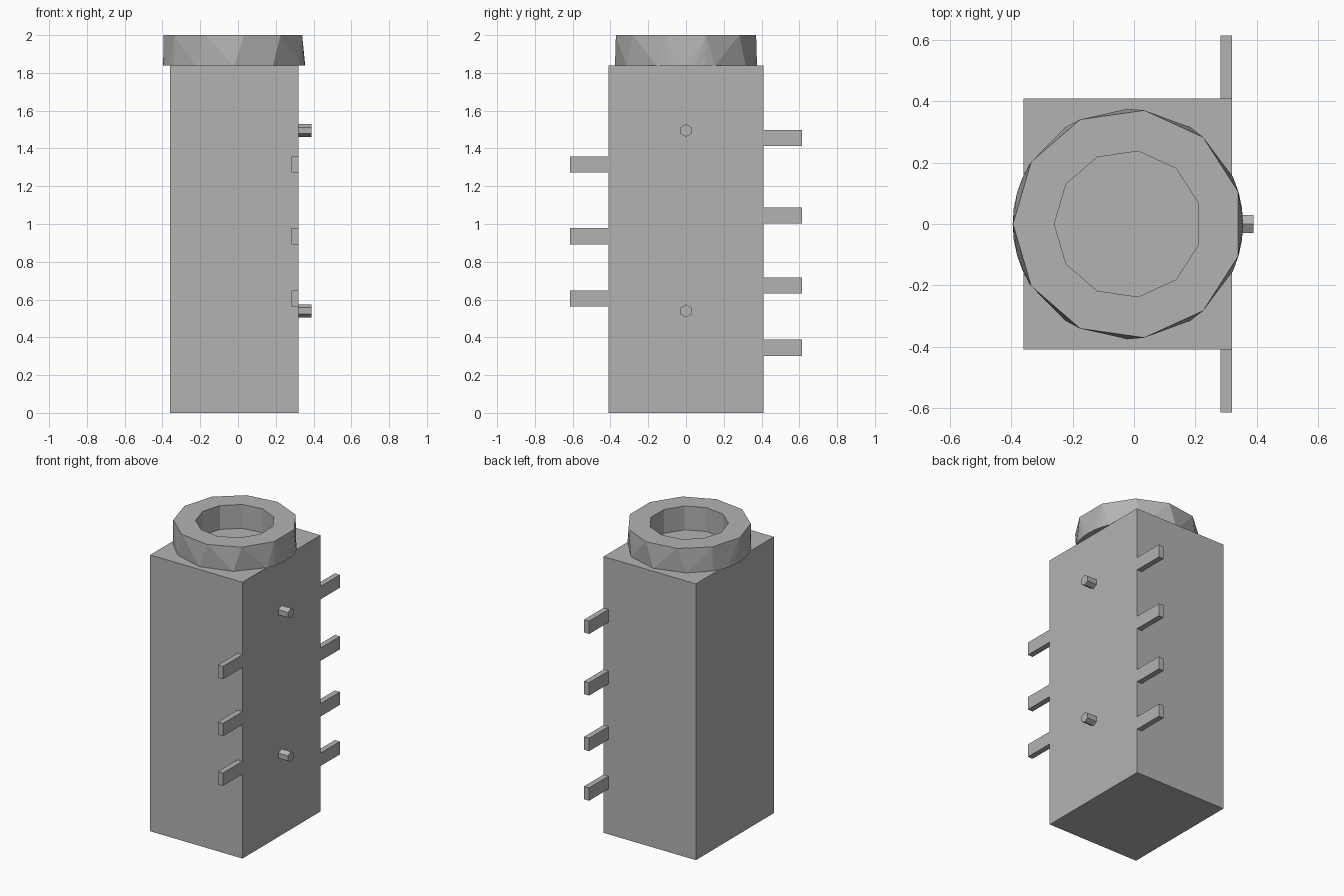
import bpy, bmesh
from math import radians, cos, sin
from mathutils import Matrix, Vector

if "Cube" in bpy.data.objects:
    bpy.data.objects.remove(bpy.data.objects["Cube"], do_unlink=True)

grey = bpy.data.materials.new("plain_grey")
grey.use_nodes = True
colour = (0.45, 0.45, 0.45, 1)
grey.diffuse_color = colour
grey.node_tree.nodes["Principled BSDF"].inputs["Base Color"].default_value = colour


def finish(name, bm):
    bmesh.ops.recalc_face_normals(bm, faces=bm.faces)
    mesh = bpy.data.meshes.new(name)
    bm.to_mesh(mesh)
    bm.free()
    mesh.materials.append(grey)
    bpy.context.collection.objects.link(bpy.data.objects.new(name, mesh))


def box(name, low, high):
    low, high = Vector(low), Vector(high)
    bm = bmesh.new()
    bmesh.ops.create_cube(bm, size=1, matrix=Matrix.Translation((low + high) / 2)
                          @ Matrix.Diagonal((high - low).to_4d()))
    finish(name, bm)


# Main block
TOP = 1.84
box("body", (-0.36, -0.41, 0), (0.32, 0.41, TOP))

# Flat tabs along both edges of the +x face
for side, name, heights in ((1, "back_tab", (0.345, 0.675, 1.045, 1.455)),
                            (-1, "front_tab", (0.605, 0.935, 1.315))):
    for z in heights:
        y0, y1 = sorted((side * 0.41, side * 0.615))
        box(name, (0.283, y0, z - 0.043), (0.32, y1, z + 0.043))

# Hexagonal pegs on the +x face
for name, z in (("lower_peg", 0.54), ("upper_peg", 1.495)):
    bm = bmesh.new()
    bmesh.ops.create_cone(bm, cap_ends=True, segments=6, radius1=0.034, radius2=0.034,
                          depth=0.09, matrix=Matrix.Translation((0.345, 0, z))
                          @ Matrix.Rotation(radians(90), 4, 'Y')
                          @ Matrix.Rotation(radians(90), 4, 'Z'))
    finish(name, bm)

# Collar: eleven-sided rim over a rounder foot, open in the middle
SIDES = 11
CENTRE = -0.02


def point(bm, angle, radius, z):
    a = radians(angle)
    return bm.verts.new((CENTRE + radius * cos(a), radius * sin(a), z))


bm = bmesh.new()
steps = [180 + i * 360 / SIDES for i in range(SIDES)]
rim = [point(bm, a, 0.375, 2) for a in steps]
half = [0, 8, 16, 24, 57, 90, 123, 148, 156, 164, 172, 180]
foot = [point(bm, a, 0.376, TOP - 0.002) for a in half + [-a for a in half[1:-1]]]
bmesh.ops.convex_hull(bm, input=rim + foot)
caps = [f for f in bm.faces if all(v in rim for v in f.verts)]
bmesh.ops.delete(bm, geom=caps, context='FACES_ONLY')
inner_rim = [point(bm, a, 0.24, 2) for a in steps]
inner_foot = [point(bm, a, 0.24, TOP + 0.001) for a in steps]
for i in range(SIDES):
    j = (i + 1) % SIDES
    bm.faces.new((rim[i], rim[j], inner_rim[j], inner_rim[i]))
    bm.faces.new((inner_rim[i], inner_rim[j], inner_foot[j], inner_foot[i]))
bm.faces.new(inner_foot)
finish("collar", bm)
